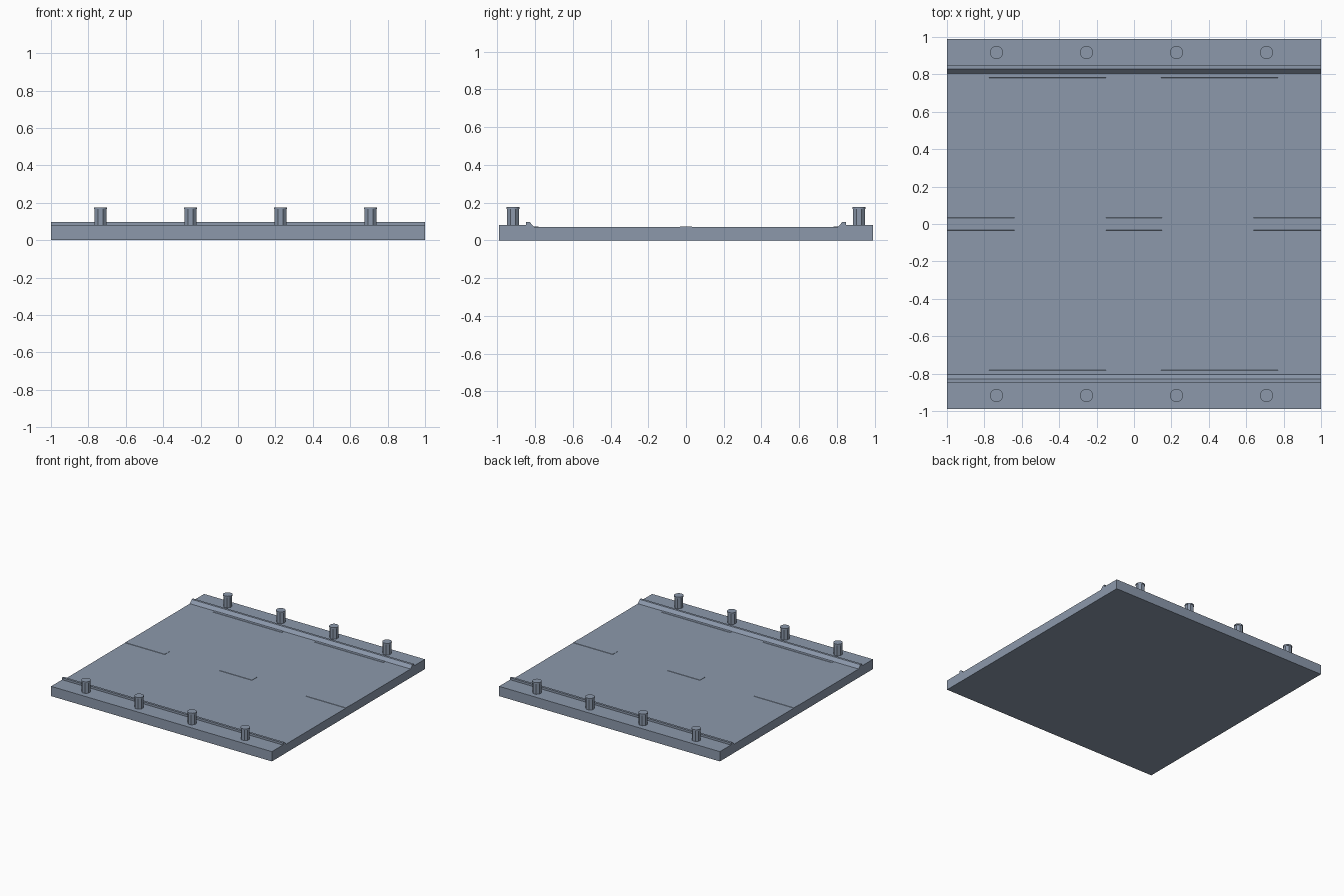
import bpy, bmesh
from math import cos, sin, pi

if "Cube" in bpy.data.objects:
    bpy.data.objects.remove(bpy.data.objects["Cube"])

ROAD_Z, WALK_Z = 0.071, 0.08

# Slate blue-grey shared by all parts
slate = bpy.data.materials.new("slate")
slate.diffuse_color = (0.261, 0.317, 0.409, 1)
slate.use_nodes = True
slate.node_tree.nodes["Principled BSDF"].inputs["Base Color"].default_value = slate.diffuse_color


def make_object(name, bm):
    bmesh.ops.recalc_face_normals(bm, faces=bm.faces)
    mesh = bpy.data.meshes.new(name)
    bm.to_mesh(mesh)
    bm.free()
    mesh.materials.append(slate)
    obj = bpy.data.objects.new(name, mesh)
    bpy.context.collection.objects.link(obj)
    return obj


def extrude_profile(name, points):
    """Extrude a closed (y, z) outline along the full width in x."""
    bm = bmesh.new()
    face = bm.faces.new([bm.verts.new((-1, y, z)) for y, z in points])
    moved = bmesh.ops.extrude_face_region(bm, geom=[face])["geom"]
    bmesh.ops.translate(bm, vec=(2, 0, 0),
                        verts=[v for v in moved if isinstance(v, bmesh.types.BMVert)])
    return make_object(name, bm)


def raised_strip(name, x0, x1, y0, y1):
    """Thin marking on the road with slightly sloped long sides."""
    bm = bmesh.new()
    bmesh.ops.create_cube(bm, size=1)
    for v in bm.verts:
        top = v.co.z > 0
        inset = 0.003 if top else 0
        v.co = (x1 if v.co.x > 0 else x0,
                y1 - inset if v.co.y > 0 else y0 + inset,
                ROAD_Z + 0.002 if top else ROAD_Z - 0.001)
    return make_object(name, bm)


def lathe(name, x, y, rings, sides):
    """Closed turned shape from (radius, height) rings."""
    bm = bmesh.new()
    loops = [[bm.verts.new((x + r * cos(2 * pi * (i + 0.5) / sides),
                            y + r * sin(2 * pi * (i + 0.5) / sides), z))
              for i in range(sides)] for r, z in rings]
    for a, b in zip(loops, loops[1:]):
        for i in range(sides):
            j = (i + 1) % sides
            bm.faces.new((a[i], a[j], b[j], b[i]))
    bm.faces.new(loops[0])
    bm.faces.new(loops[-1])
    return make_object(name, bm)


# Slab: road, sloped curbs and pavements in one cross-section
half = [(0.805, ROAD_Z), (0.829, 0.097), (0.848, 0.097),
        (0.848, WALK_Z), (0.99, WALK_Z), (0.99, 0)]
extrude_profile("road_slab", half + [(-y, z) for y, z in reversed(half)])

# Centre line dashes
for i, (x0, x1) in enumerate([(-1, -0.64), (-0.15, 0.15), (0.64, 1)]):
    raised_strip(f"centre_dash_{i + 1}", x0, x1, -0.035, 0.035)

# Gutter strips and bollards along both sides
for side, s in (("front", -1), ("back", 1)):
    for i, (x0, x1) in enumerate([(-0.775, -0.15), (0.145, 0.77)]):
        y0, y1 = sorted((s * 0.78, s * 0.807))
        raised_strip(f"{side}_gutter_strip_{i + 1}", x0, x1, y0, y1)
    for i in range(4):
        x, y = -0.735 + 0.481 * i, s * 0.917
        # faceted shaft with a round cap
        lathe(f"{side}_bollard_shaft_{i + 1}", x, y, [(0.034, WALK_Z), (0.034, 0.166)], 8)
        lathe(f"{side}_bollard_cap_{i + 1}", x, y, [(0.035, 0.166), (0.035, 0.176)], 24)
